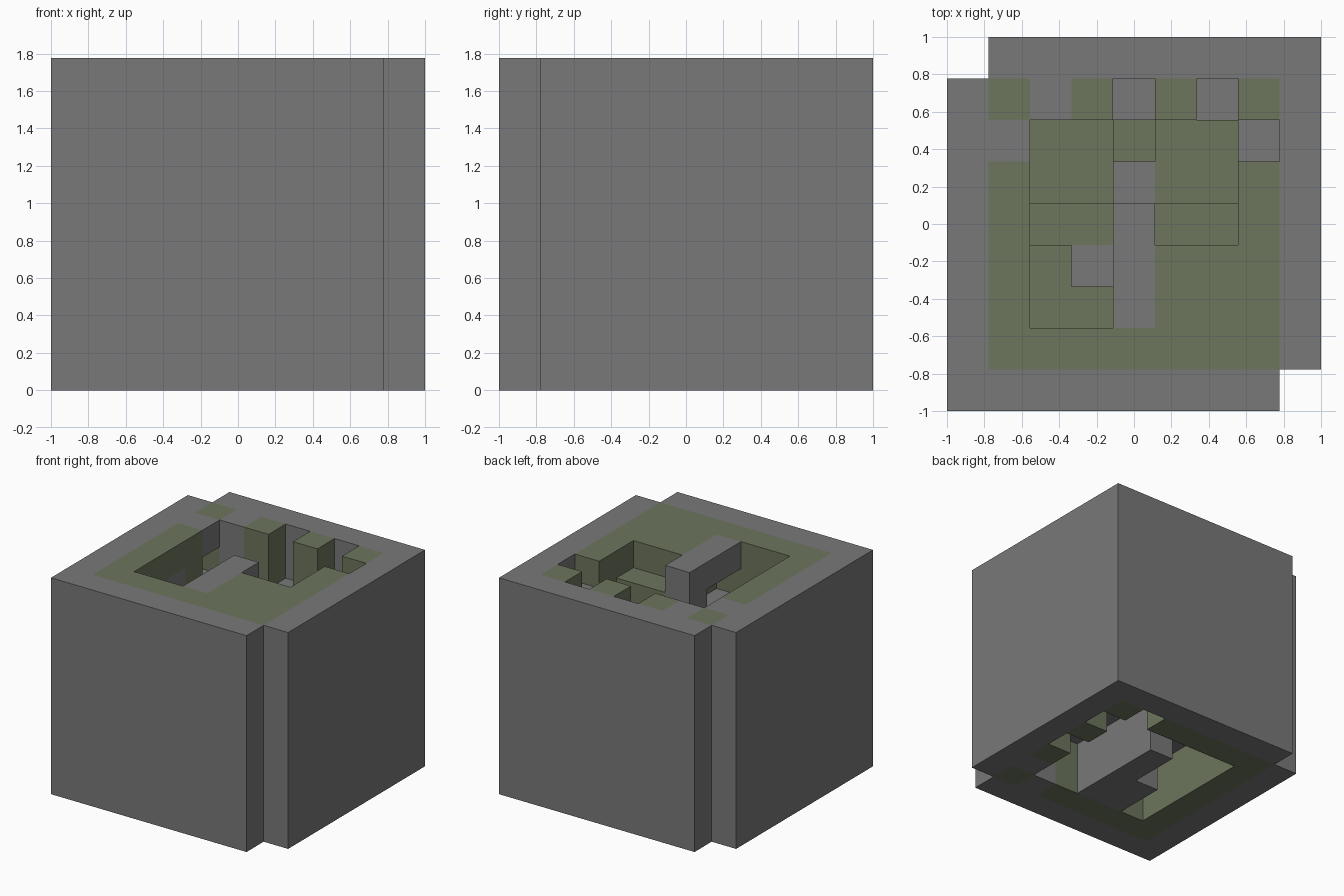
import bpy, bmesh
from mathutils import Vector

cube = bpy.data.objects.get("Cube")
if cube:
    bpy.data.objects.remove(cube, do_unlink=True)

N, H = 9, 8              # cells across and cells high
U = 2 / N                # cell size


def material(name, rgb):
    m = bpy.data.materials.new(name)
    m.use_nodes = True
    m.diffuse_color = (*rgb, 1)
    m.node_tree.nodes["Principled BSDF"].inputs["Base Color"].default_value = (*rgb, 1)
    return m


mats = [material("stone grey", (0.19, 0.19, 0.19)),
        material("moss green", (0.15, 0.177, 0.107))]

# Inner plan, back row first: how many cells each pit sinks from the top
PIT_DEPTH = ["0002030", "0443221", "0442220", "0330110", "0230000", "0220000", "0000000"]
# Mossy (m) and bare (-) columns of the upper half
TOP_MOSS = ["m-m-m-m", "-mmmmm-", "mmm-mmm", "mmm-mmm", "mm--mmm", "mmm-mmm", "mmmmmmm"]
# Underside: mossy, bare, and open (o) cells
UNDERSIDE = ["mmmmmom", "mooooo-".replace("-", "o"), "moo-oom", "moo-ooo",
             "mo--oom", "mo--oo-", "mmmmm-m"]


def plan(rows, i, j):
    """Read an inner plan at column i, row j (counted from the front)."""
    return rows[N - 2 - j][i - 1]


def inner(i, j):
    return 0 < i < N - 1 and 0 < j < N - 1


def solid(i, j, k):
    if not (0 <= i < N and 0 <= j < N and 0 <= k < H):
        return False
    if (i, j) in ((0, N - 1), (N - 1, 0)):          # two notched corners
        return False
    if not inner(i, j):
        return True
    layer = H - 1 - k
    if layer < int(plan(PIT_DEPTH, i, j)):
        return False
    if layer == 1 and (i, j) in ((4, 2), (4, 3), (1, 6)):   # hollows under the bar and rim
        return False
    return not (k < 2 and plan(UNDERSIDE, i, j) == "o")


def moss(i, j, k):
    if not inner(i, j):
        return 0
    if (i, j, k) == (1, 4, H - 2):
        return 0
    return int(plan(TOP_MOSS if k > 2 else UNDERSIDE, i, j) == "m")


# Carved block: only the exposed cell faces are made
bm = bmesh.new()
corners = {}


def vert(p):
    key = tuple(p)
    if key not in corners:
        corners[key] = bm.verts.new((p[0] * U - 1, p[1] * U - 1, p[2] * U))
    return corners[key]


for i in range(N):
    for j in range(N):
        for k in range(H):
            if not solid(i, j, k):
                continue
            for axis in range(3):
                for side in (0, 1):
                    near = [i, j, k]
                    near[axis] += 2 * side - 1
                    if solid(*near):
                        continue
                    a, b = (axis + 1) % 3, (axis + 2) % 3
                    quad = []
                    for da, db in ((0, 0), (1, 0), (1, 1), (0, 1)):
                        p = [i, j, k]
                        p[axis] += side
                        p[a] += da
                        p[b] += db
                        quad.append(vert(p))
                    face = bm.faces.new(quad if side else quad[::-1])
                    face.material_index = moss(i, j, k)

# Merge flat areas of one colour
bmesh.ops.dissolve_limit(bm, angle_limit=0.01, verts=bm.verts[:], edges=bm.edges[:],
                         delimit={"MATERIAL"})
mesh = bpy.data.meshes.new("carved_block")
bm.to_mesh(mesh)
bm.free()
for m in mats:
    mesh.materials.append(m)
block = bpy.data.objects.new("carved_block", mesh)
bpy.context.scene.collection.objects.link(block)
